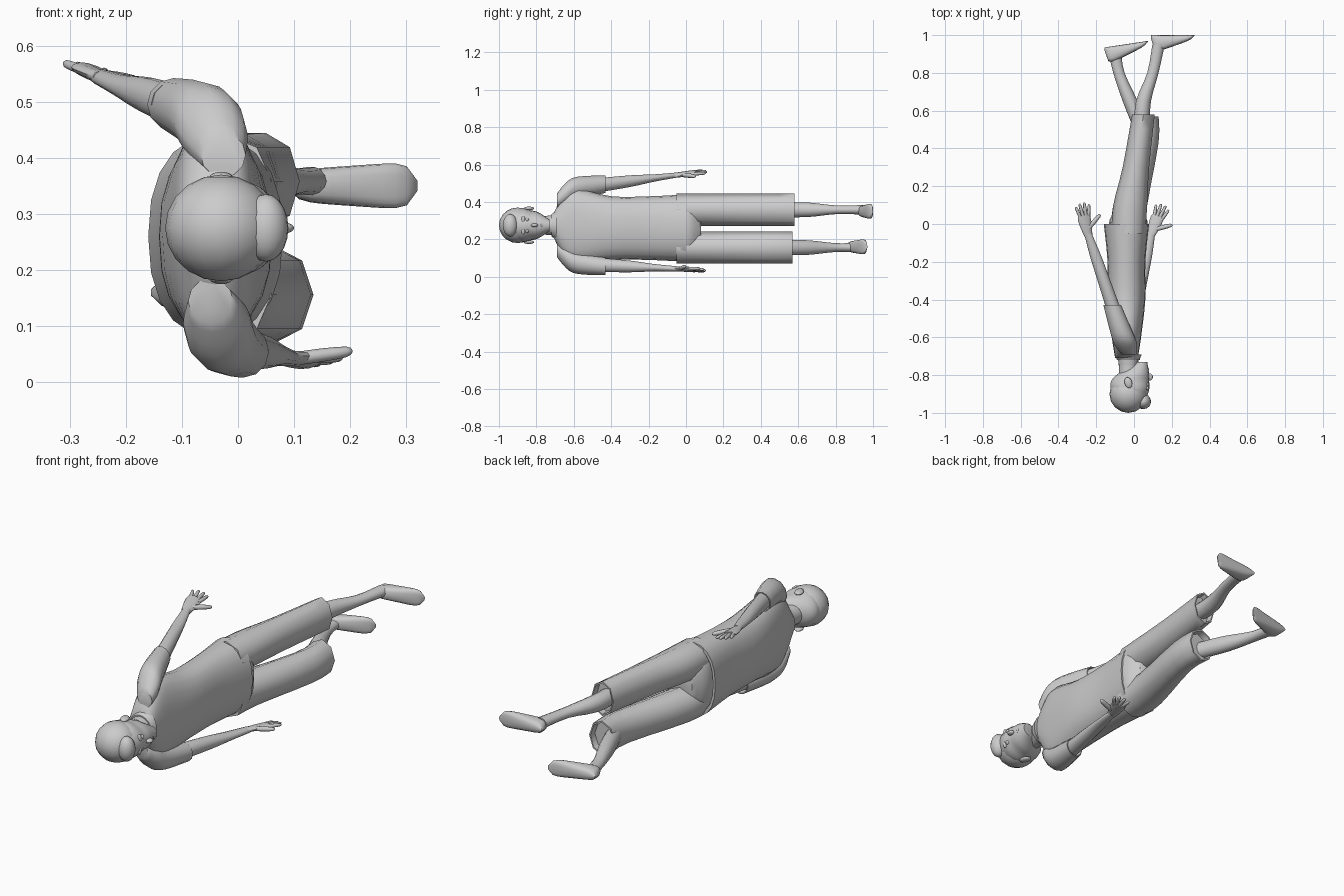
import bpy, bmesh, math
from mathutils import Vector, Matrix

cube = bpy.data.objects.get("Cube")
if cube:
    bpy.data.objects.remove(cube, do_unlink=True)

grey = bpy.data.materials.new("plain_grey")
grey.use_nodes = True
shade = (.6, .6, .6, 1)
grey.diffuse_color = shade
grey.node_tree.nodes["Principled BSDF"].inputs["Base Color"].default_value = shade

MID = .275  # height of the body's centre line
ACROSS, ALONG, UP = Matrix.Identity(3)
SIDES = {"right": 1, "left": -1}


def finish(name, bm, angle):
    bmesh.ops.recalc_face_normals(bm, faces=bm.faces)
    mesh = bpy.data.meshes.new(name)
    bm.to_mesh(mesh)
    bm.free()
    mesh.materials.append(grey)
    obj = bpy.data.objects.new(name, mesh)
    bpy.context.collection.objects.link(obj)
    bpy.ops.object.select_all(action='DESELECT')
    obj.select_set(True)
    bpy.context.view_layer.objects.active = obj
    bpy.ops.object.shade_smooth_by_angle(angle=math.radians(angle))


def smooth_rings(rings, steps):
    """Run a smooth curve through the ring values."""
    rings = [Vector(ring) for ring in rings]
    result = []
    for i, (start, end) in enumerate(zip(rings, rings[1:])):
        before = rings[max(i - 1, 0)]
        after = rings[min(i + 2, len(rings) - 1)]
        leave, arrive = (end - before) / 2, (after - start) / 2
        for step in range(steps):
            t = step / steps
            ease = t * t * (3 - 2 * t)
            result.append(start.lerp(end, ease) + leave * t * (1 - t) ** 2
                          - arrive * t * t * (1 - t))
    return result + [rings[-1]]


def loft(name, rings, u=ACROSS, v=UP, sides=18, power=2, steps=3, hem=False, angle=50):
    """Skin over rings of centre x, y, z and half sizes along u and v."""
    rings = smooth_rings(rings, steps)
    if hem:  # turn the open edge inwards
        x, y, z, a, b = rings[-1]
        rings.append((x, y, z, a * .9, b * .9))
        rings.append((x, y - .03, z, a * .85, b * .85))
    bm = bmesh.new()
    loops = []
    for x, y, z, a, b in rings:
        loop = []
        for k in range(sides):
            turn = math.tau * k / sides
            c, s = math.cos(turn), math.sin(turn)
            wide = math.copysign(abs(c) ** (2 / power), c) * a
            tall = math.copysign(abs(s) ** (2 / power), s) * b
            loop.append(bm.verts.new(Vector((x, y, z)) + u * wide + v * tall))
        loops.append(loop)
    for near, far in zip(loops, loops[1:]):
        for k in range(sides):
            bm.faces.new((near[k - 1], near[k], far[k], far[k - 1]))
    bm.faces.new(loops[0])
    bm.faces.new(loops[-1])
    finish(name, bm, angle)


def ball(name, place, size, turn=0):
    bm = bmesh.new()
    bmesh.ops.create_uvsphere(bm, u_segments=16, v_segments=10, radius=1)
    bm.transform(Matrix.Translation(place) @ Matrix.Rotation(turn, 4, 'Z')
                 @ Matrix.Diagonal((*size, 1)))
    finish(name, bm, 50)


# Head, neck and hair
loft("head", [(x, y, MID, a, b) for x, y, a, b in (
    (-.01, -.96, .06, .06), (-.02, -.88, .1, .09), (-.02, -.83, .1, .08),
    (0, -.79, .08, .07), (.04, -.73, .03, .03))], sides=20)
ball("hair", (-.03, -.9, MID), (.1, .1, .095))
ball("hair_fringe", (.05, -.94, MID), (.04, .04, .06), -.3)
loft("neck", [(-.03, y, MID, .05, .05) for y in (-.83, -.66)])

# Face details
ball("nose", (.08, -.81, MID), (.02, .02, .01), .3)
ball("nose_bridge", (.07, -.84, MID), (.01, .03, .01))
ball("lips", (.06, -.77, MID), (.02, .01, .02))
for label, side in SIDES.items():
    height = MID + side * .03
    ball(label + "_eye", (.07, -.85, height), (.01, .01, .01))
    ball(label + "_brow", (.07, -.87, height), (.01, .01, .02))
    ball(label + "_ear", (-.03, -.84, MID + side * .09), (.02, .03, .01), .3)

# Shirt body with a collar band
loft("shirt", [(-.04, y, z, a, b) for y, z, a, b in (
    (-.71, MID, .06, .06), (-.65, MID, .07, .17), (-.58, .27, .08, .2),
    (-.4, .26, .1, .17), (-.2, .26, .1, .17), (0, .26, .12, .18))],
    sides=20, power=2.3, hem=True)
loft("collar", [(-.03, -.69, MID, .07, .08), (-.03, -.72, MID, .06, .06)], hem=True)


def limb_ring(side, swing, y, offset, a, b):
    """Ring on the straight line of an arm swung forward or back."""
    return (swing * (y + .65) - .04, y, MID + side * offset, a, b)


def hand(label, wrist, forward, thumbward):
    """Flat palm, four fanned fingers and a thumb."""
    def digit(name, start, end, radius):
        rings = [(*start.lerp(end, t), radius * r, radius * r)
                 for t, r in ((0, 1), (.5, 1), (.9, .8), (1, .3))]
        way = (end - start).normalized()
        loft(f"{label}_{name}", rings, u=way.cross(UP).normalized(), sides=8, steps=2)

    palm = [(*(wrist + forward * d), a, .013)
            for d, a in ((-.02, .02), (.03, .03), (.08, .035), (.1, .03))]
    loft(label + "_palm", palm, u=thumbward, sides=12)
    for i, name in enumerate(("little", "ring", "middle", "index")):
        fan = .16 * (i - 1.2)
        way = forward * math.cos(fan) + thumbward * math.sin(fan)
        reach = .17 - .01 * abs(i - 1.5)
        digit(name + "_finger", wrist + way * .08, wrist + way * reach, .009)
    digit("thumb", wrist + forward * .02, wrist + forward * .08 + thumbward * .09, .012)


# Sleeves, arms and hands
for label, swing, lift, lean in (("right", -.34, .13, -.25), ("left", .22, .05, .37)):
    side = SIDES[label]
    loft(label + "_sleeve", [limb_ring(side, swing, y, offset, r, r) for y, offset, r in (
        (-.69, .13, .04), (-.64, .17, .06), (-.58, .2, .06), (-.43, .22, .047))],
        sides=12, hem=True)
    arm = [limb_ring(side, swing, y, .21 + lift * (y + .5), a, b) for y, a, b in (
        (-.5, .04, .04), (-.3, .034, .032), (-.17, .03, .02), (-.05, .02, .014))]
    loft(label + "_arm", arm, sides=14)
    forward = Vector((lean, 1, side * lift)).normalized()
    thumbward = forward.cross(UP + ACROSS * side * .2).normalized()
    hand(label, Vector(arm[-1][:3]), forward, thumbward)

# Trousers: joined hips and two angular legs
loft("trouser_hips", [(-.03, y, .26, a, b) for y, a, b in (
    (-.06, .1, .16), (.02, .1, .16), (.08, .06, .09))], power=2.4)
knees = {"right": ((.01, .3, .07), (.05, .58, .06)), "left": ((.06, .43, .07), (.06, .57, .07))}
heights = {"right": .358, "left": .156}
for label, z in heights.items():
    rows = ((-.03, -.05, .09), (-.02, .1, .09), *knees[label])
    loft(label + "_trouser_leg", [(x, y, z, a, .086) for x, y, a in rows],
         sides=8, hem=True, angle=60)

# Shins, thick at the calf and thin at the ankle
shins = {"right": ((.04, .5), (.05, .65), (.1, .8), (.13, .95)),
         "left": ((.04, .5), (-.02, .65), (-.08, .8), (-.1, .9))}
calf = ((.04, .04), (.04, .04), (.03, .024), (.033, .026))
for label, path in shins.items():
    loft(label + "_shin", [(*place, heights[label], *size)
                           for place, size in zip(path, calf)], sides=14)


def foot(name, heel, sole, z, slope):
    """Flat-soled foot, deep at the heel and wide at the toes."""
    rings = []
    for i in range(13):
        t = i / 12
        rounding = max(.2, math.sqrt(1 - abs(2 * t - 1) ** 6))
        depth = (.05 - .04 * t) * rounding
        width = (.028 + .016 * t) * rounding
        along = .23 * t
        rings.append((heel + along, sole + slope * along - depth, z, depth, width))
    loft(name, rings, u=ALONG, sides=16, power=2.8, steps=1)


foot("right_foot", .09, 1, .35, 0)
foot("left_foot", -.155, .935, .16, .15)
